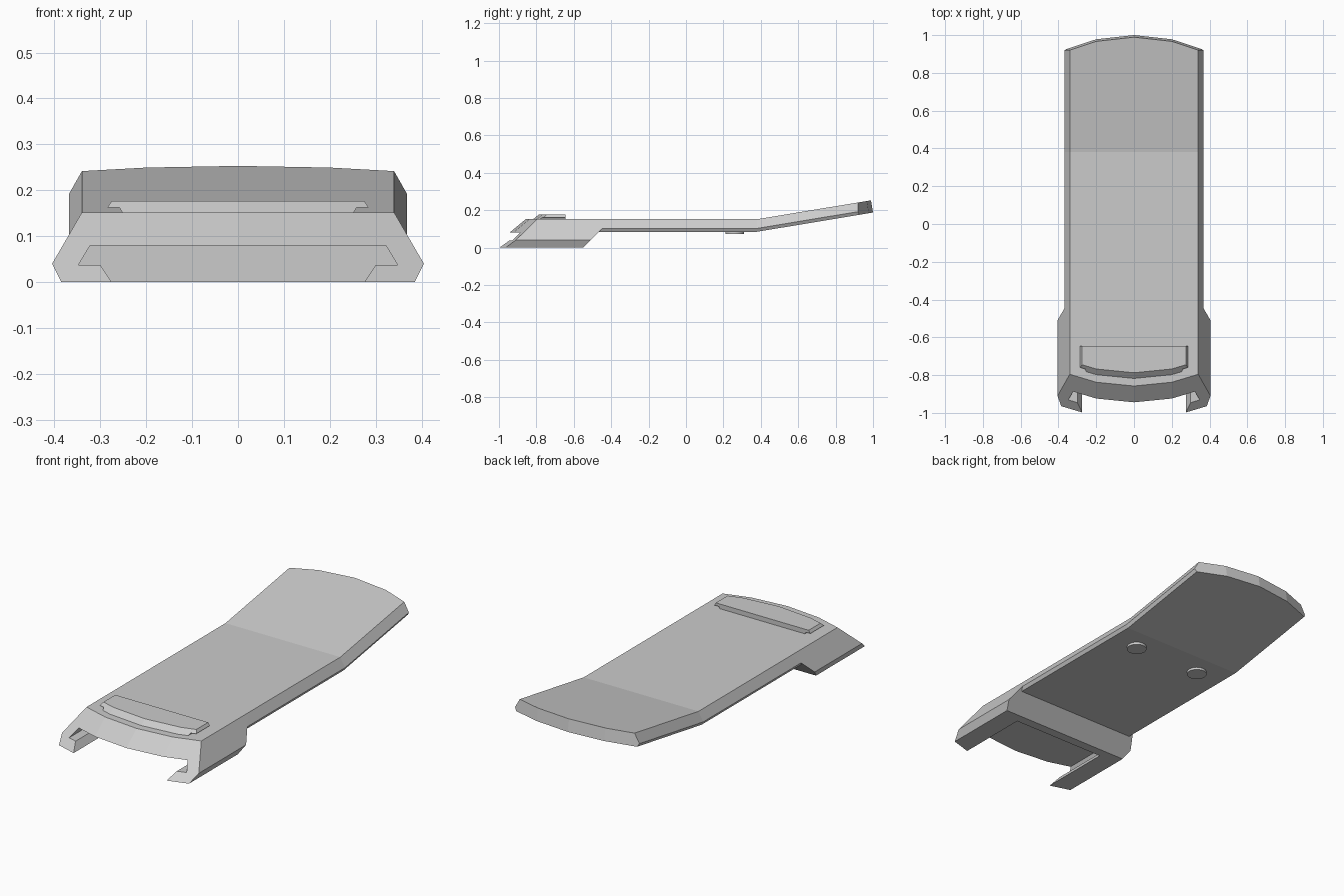
import bpy
import bmesh
from mathutils import Matrix

cube = bpy.data.objects.get("Cube")
if cube:
    bpy.data.objects.remove(cube)

BEND_Y = 0.38
BEND_SLOPE = 0.166


def bow(x):
    """Faceted arc shared by the curved ends."""
    a = abs(x)
    return 0.1 * a if a < 0.2 else 0.02 + 0.3 * (a - 0.2)


def slanted_front(offset):
    return lambda x, z: offset + bow(x) + 1.2 * z


def finish(bm, name):
    bmesh.ops.recalc_face_normals(bm, faces=bm.faces[:])
    mesh = bpy.data.meshes.new(name)
    bm.to_mesh(mesh)
    bm.free()
    obj = bpy.data.objects.new(name, mesh)
    bpy.context.collection.objects.link(obj)
    return obj


def slice_at(bm, co, normal):
    geom = bm.verts[:] + bm.edges[:] + bm.faces[:]
    bmesh.ops.bisect_plane(bm, geom=geom, plane_co=co, plane_no=normal)


def prism(name, half, front, back, bend=False):
    """Mirror a half profile (x, z) and run it from front(x, z) to back(x, z)."""
    bm = bmesh.new()
    outline = half + [(-x, z) for x, z in reversed(half)]
    bm.faces.new([bm.verts.new((x, 0, z)) for x, z in outline])
    for x in (-0.2, 0, 0.2):
        slice_at(bm, (x, 0, 0), (1, 0, 0))
    near = bm.verts[:]
    res = bmesh.ops.extrude_face_region(bm, geom=bm.faces[:], use_keep_orig=True)
    far = [v for v in res["geom"] if isinstance(v, bmesh.types.BMVert)]
    for verts, place in ((near, front), (far, back)):
        for v in verts:
            v.co.y = place(v.co.x, v.co.z)
    if bend:
        slice_at(bm, (0, BEND_Y, 0), (0, 1, 0))
        for v in bm.verts:
            v.co.z += BEND_SLOPE * max(0, v.co.y - BEND_Y)
    return finish(bm, name)


def clip_back(x, z):
    return z - 0.55


# Front clip block with slanted ends
clip = prism("front_clip", [(0.385, 0), (0.405, 0.04), (0.34, 0.152)],
             slanted_front(-1.04), clip_back)

# Undercut slot in the clip, open to the front and below
slot = prism("slot_cutter",
             [(0.262, -0.02), (0.275, 0), (0.30, 0.037), (0.348, 0.037), (0.322, 0.08)],
             lambda x, z: -1.2, lambda x, z: -0.6)
slot.hide_render = True
cut = clip.modifiers.new("slot", "BOOLEAN")
cut.operation = "DIFFERENCE"
cut.solver = "EXACT"
cut.object = slot
bpy.context.view_layer.objects.active = clip
bpy.ops.object.modifier_apply(modifier=cut.name)
bpy.data.objects.remove(slot)

# Long plate with the raised, rounded tail
prism("long_plate", [(0.358, 0.085), (0.368, 0.103), (0.34, 0.152)], clip_back,
      lambda x, z: 1 - 1.1 * bow(x) - BEND_SLOPE * (z - 0.085), bend=True)

# Overhanging tab on top of the clip
prism("top_tab", [(0.25, 0.148), (0.258, 0.162), (0.285, 0.162), (0.275, 0.177)],
      slanted_front(-1.0), lambda x, z: -0.645)

# Round pegs under the plate
for side, x in (("left", 0.2), ("right", -0.2)):
    bm = bmesh.new()
    bmesh.ops.create_cone(bm, cap_ends=True, segments=32, radius1=0.05, radius2=0.05,
                          depth=0.03, matrix=Matrix.Translation((x, 0.26, 0.087)))
    peg = finish(bm, side + "_peg")
    for face in peg.data.polygons:
        face.use_smooth = len(face.vertices) == 4
    for edge in peg.data.edges:
        a, b = (peg.data.vertices[i].co.z for i in edge.vertices)
        edge.use_edge_sharp = abs(a - b) < 0.001
